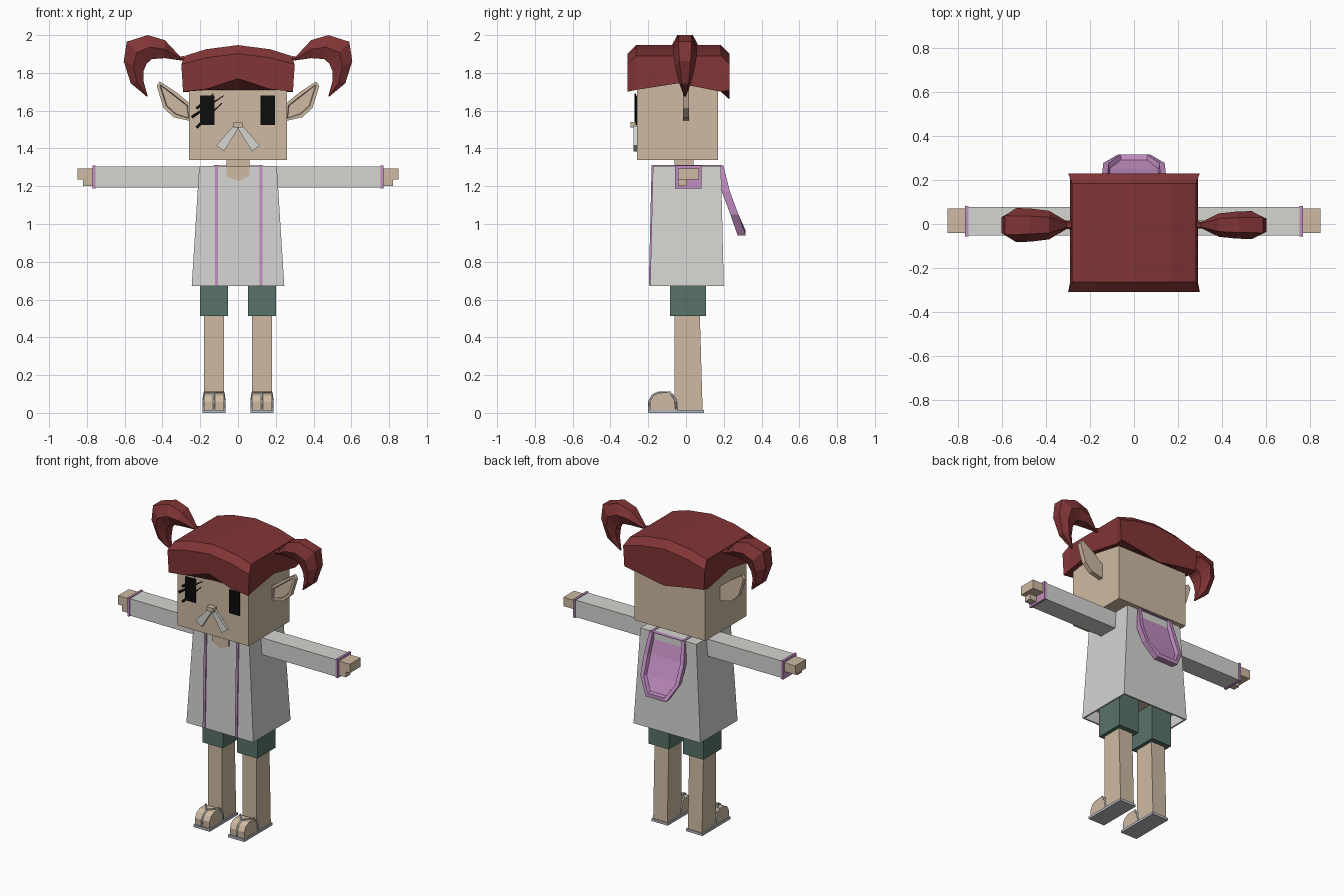
import bpy, bmesh
from mathutils import Vector

old = bpy.data.objects.get("Cube")
if old:
    bpy.data.objects.remove(old, do_unlink=True)


def material(name, r, g, b):
    m = bpy.data.materials.new(name)
    m.use_nodes = True
    m.diffuse_color = (r, g, b, 1)
    bsdf = next(n for n in m.node_tree.nodes if n.type == 'BSDF_PRINCIPLED')
    bsdf.inputs["Base Color"].default_value = (r, g, b, 1)
    bsdf.inputs["Roughness"].default_value = 0.9
    return m


skin = material("skin tan", 0.62, 0.49, 0.36)
red = material("hair red", 0.22, 0.035, 0.036)
white = material("cloth white", 0.66, 0.66, 0.64)
purple = material("trim purple", 0.54, 0.27, 0.54)
green = material("shorts green", 0.095, 0.17, 0.14)
black = material("eye black", 0.004, 0.004, 0.004)
grey = material("sandal grey", 0.47, 0.49, 0.53)


def finish(name, bm, *mats):
    bmesh.ops.recalc_face_normals(bm, faces=bm.faces)
    mesh = bpy.data.meshes.new(name)
    bm.to_mesh(mesh)
    bm.free()
    for m in mats:
        mesh.materials.append(m)
    ob = bpy.data.objects.new(name, mesh)
    bpy.context.collection.objects.link(ob)
    return ob


def loft(bm, rings):
    """Skin a list of equal point rings and cap both ends."""
    rows = [[bm.verts.new(p) for p in ring] for ring in rings]
    n = len(rows[0])
    for a, b in zip(rows, rows[1:]):
        for i in range(n):
            bm.faces.new((a[i], a[(i + 1) % n], b[(i + 1) % n], b[i]))
    return bm.faces.new(rows[0]), bm.faces.new(rows[-1])


def rect(x0, x1, y0, y1, z):
    return [(x0, y0, z), (x1, y0, z), (x1, y1, z), (x0, y1, z)]


def taper(name, mat, z0, low, z1, high):
    bm = bmesh.new()
    loft(bm, [rect(*low, z0), rect(*high, z1)])
    return finish(name, bm, mat)


def box(name, mat, x0, x1, y0, y1, z0, z1):
    return taper(name, mat, z0, (x0, x1, y0, y1), z1, (x0, x1, y0, y1))


def plate(name, mat, pts, y0, y1):
    """Front-facing outline (x, z) given thickness in y."""
    bm = bmesh.new()
    loft(bm, [[(x, y, z) for x, z in pts] for y in (y0, y1)])
    return finish(name, bm, mat)


def stroke(name, mat, a, b, w0, w1, y0, y1):
    a, b = Vector(a), Vector(b)
    n = (b - a).orthogonal().normalized()
    return plate(name, mat, [a + n * w0, b + n * w1, b - n * w1, a - n * w0], y0, y1)


# Head, neck and face
box("head", skin, -0.26, 0.26, -0.26, 0.17, 1.34, 1.83)
box("neck", skin, -0.06, 0.06, -0.06, 0.04, 1.25, 1.36)
box("nose", skin, -0.025, 0.025, -0.295, -0.25, 1.512, 1.54)
box("right_eye", black, -0.2, -0.125, -0.267, -0.259, 1.525, 1.68)
box("left_eye", black, 0.12, 0.195, -0.267, -0.259, 1.525, 1.68)
for i, (a, b) in enumerate([((-0.22, 1.61), (-0.13, 1.69)),
                            ((-0.245, 1.565), (-0.075, 1.68)),
                            ((-0.22, 1.51), (-0.085, 1.64))]):
    stroke(f"eyelash_{i + 1}", black, a, b, 0.008, 0.002, -0.272, -0.264)

ear = [(0.25, 1.635), (0.33, 1.7), (0.415, 1.755), (0.43, 1.73),
       (0.395, 1.615), (0.34, 1.565), (0.25, 1.545)]
for side, s in (("right", -1), ("left", 1)):
    stroke(f"{side}_moustache", white, (s * 0.01, 1.515), (s * 0.095, 1.4),
           0.014, 0.026, -0.277, -0.26)
    # Ear with a sunken inner panel on the front
    bm = bmesh.new()
    front, _ = loft(bm, [[(s * x, y, z) for x, z in ear] for y in (-0.015, 0.015)])
    bmesh.ops.recalc_face_normals(bm, faces=bm.faces)
    bmesh.ops.inset_region(bm, faces=[front], thickness=0.018)
    bmesh.ops.inset_region(bm, faces=[front], thickness=0.004, depth=-0.014)
    finish(f"{side}_ear", bm, skin)

# Hair cap: arched crown over a skirt with a notched fringe
xs = (-0.3, -0.17, 0, 0.17, 0.3)
ys = (-0.31, -0.265, -0.04, 0.185, 0.23)
arch = (1.89, 1.925, 1.947, 1.925, 1.89)
fringe = (1.7, 1.715, 1.77, 1.715, 1.7)
nape = (1.71, 1.69, 1.66, 1.69, 1.71)
sides = (1.7, 1.71, 1.745, 1.7, 1.71)
bm = bmesh.new()
top, low = {}, {}
for i, x in enumerate(xs):
    for j, y in enumerate(ys):
        rim = j in (0, 4)
        inner = 0.94 if not rim and i in (0, 4) else 1
        top[i, j] = bm.verts.new((x * inner, y, arch[i] - (0.045 if rim else 0)))
        z = fringe[i] if j == 0 else nape[i] if j == 4 else sides[j]
        low[i, j] = bm.verts.new((x * 0.97, y, z))
for i in range(4):
    for j in range(4):
        for g in (top, low):
            bm.faces.new((g[i, j], g[i + 1, j], g[i + 1, j + 1], g[i, j + 1]))
for k in range(4):
    for e in (0, 4):
        bm.faces.new((top[k, e], top[k + 1, e], low[k + 1, e], low[k, e]))
        bm.faces.new((top[e, k], top[e, k + 1], low[e, k + 1], low[e, k]))
finish("hair_cap", bm, red)

# Pigtails: inner edge and outer edge of the curl, with depth
curl = [((0.285, 1.865), (0.285, 1.89), 0.02), ((0.31, 1.867), (0.305, 1.885), 0.018),
        ((0.387, 1.878), (0.387, 1.973), 0.065), ((0.456, 1.873), (0.478, 2.0), 0.075),
        ((0.483, 1.85), (0.589, 1.965), 0.078), ((0.5, 1.81), (0.605, 1.862), 0.065),
        ((0.5, 1.755), (0.568, 1.745), 0.04), ((0.478, 1.677), (0.484, 1.675), 0.006)]
for side, s, thick in (("right", -1, 1), ("left", 1, 0.82)):
    bm = bmesh.new()
    rings = []
    for (xi, zi), (xo, zo), d in curl:
        d *= thick
        xm, zm = (xi + xo) / 2, (zi + zo) / 2
        ring = [(xi, -d * 0.55, zi), (xm, -d, zm), (xo, -d * 0.55, zo),
                (xo, d * 0.55, zo), (xm, d, zm), (xi, d * 0.55, zi)]
        rings.append([(s * x, y - 0.005, z) for x, y, z in ring])
    loft(bm, rings)
    finish(f"{side}_pigtail", bm, red)

# Jacket body, hollow at the hem
bm = bmesh.new()
hem, _ = loft(bm, [rect(-0.245, 0.245, -0.19, 0.2, 0.672),
                   rect(-0.205, 0.205, -0.175, 0.185, 1.308)])
bmesh.ops.recalc_face_normals(bm, faces=bm.faces)
bmesh.ops.inset_region(bm, faces=[hem], thickness=0.015)
bmesh.ops.inset_region(bm, faces=[hem], thickness=0.001, depth=-0.08)
hem.material_index = 1
finish("jacket", bm, white, skin)
plate("neckline", skin, [(-0.06, 1.306), (0.06, 1.306), (0.06, 1.255), (0, 1.226),
                         (-0.06, 1.255)], -0.183, -0.17)

# Purple jacket edging and back hood
for side, x in (("right", -0.113), ("left", 0.122)):
    a, b = x - 0.008, x + 0.008
    taper(f"{side}_front_trim", purple, 0.675, (a, b, -0.197, -0.185),
          1.311, (a, b, -0.182, -0.17))
    box(f"{side}_collar_trim", purple, a, b, -0.18, 0.19, 1.304, 1.312)

hood = [(-0.13, 0.19, 1.31), (-0.145, 0.225, 1.17), (-0.14, 0.27, 1.05),
        (-0.075, 0.308, 0.94), (0.075, 0.308, 0.94), (0.14, 0.27, 1.05),
        (0.145, 0.225, 1.17), (0.13, 0.19, 1.31)]
bm = bmesh.new()
outer = [(x, y + 0.008, z) for x, y, z in hood]
rim = [(x * 0.82, y + 0.008, z + (0.025 if z < 1 else 0)) for x, y, z in hood]
dish = [(x * 0.78, y - 0.016, z + (0.03 if z < 1 else 0)) for x, y, z in hood]
back = [(x * 0.95, y - 0.035 if z < 1.2 else y - 0.02, z) for x, y, z in hood]
rows = [[bm.verts.new(p) for p in r] for r in (back, outer, rim, dish)]
for a, b in zip(rows, rows[1:]):
    for i in range(8):
        j = (i + 1) % 8
        bm.faces.new((a[i], a[j], b[j], b[i]))
for r in (rows[0], rows[-1]):
    for i in range(3):
        bm.faces.new((r[i], r[i + 1], r[6 - i], r[7 - i]))
finish("hood", bm, purple)


def mirrored_box(name, mat, s, x0, x1, *rest):
    lo, hi = sorted((s * x0, s * x1))
    return box(name, mat, lo, hi, *rest)


# Arms, legs and sandals
for side, s in (("right", -1), ("left", 1)):
    mirrored_box(f"{side}_sleeve", white, s, 0.19, 0.765, -0.053, 0.077, 1.192, 1.304)
    mirrored_box(f"{side}_cuff", purple, s, 0.755, 0.77, -0.058, 0.082, 1.187, 1.309)
    mirrored_box(f"{side}_hand", skin, s, 0.76, 0.85, -0.042, 0.07, 1.236, 1.295)
    mirrored_box(f"{side}_thumb", skin, s, 0.76, 0.82, -0.042, 0.005, 1.2, 1.237)

    mirrored_box(f"{side}_shorts", green, s, 0.052, 0.202, -0.085, 0.106, 0.513, 0.78)
    c = s * 0.127
    taper(f"{side}_leg", skin, 0.01, (c - 0.052, c + 0.052, -0.06, 0.088),
          0.53, (c - 0.052, c + 0.052, -0.06, 0.073))
    box(f"{side}_sole", grey, c - 0.06, c + 0.06, -0.2, 0.095, 0, 0.016)
    # Foot with a rounded toe
    profile = [(-0.19, 0.01), (-0.192, 0.06), (-0.175, 0.09), (-0.145, 0.106),
               (-0.085, 0.108), (-0.055, 0.09), (-0.05, 0.01)]
    bm = bmesh.new()
    loft(bm, [[(c + dx, y, z) for y, z in profile] for dx in (-0.053, 0.053)])
    finish(f"{side}_foot", bm, skin)
    # Sandal straps over the foot
    curve = bpy.data.curves.new(f"{side}_strap", 'CURVE')
    curve.dimensions = '3D'
    curve.bevel_depth = 0.006
    curve.bevel_resolution = 0
    toe = [(0, -0.145, 0.108), (0, -0.177, 0.092), (0, -0.195, 0.06), (0, -0.195, 0.012)]
    paths = [toe] + [[(k * 0.055, -0.05, 0.012), (k * 0.055, -0.056, 0.07),
                      (k * 0.05, -0.085, 0.109), toe[0]] for k in (-1, 1)]
    for path in paths:
        sp = curve.splines.new('POLY')
        sp.points.add(len(path) - 1)
        for p, (x, y, z) in zip(sp.points, path):
            p.co = (c + x, y, z, 1)
    curve.materials.append(grey)
    bpy.context.collection.objects.link(bpy.data.objects.new(f"{side}_strap", curve))
